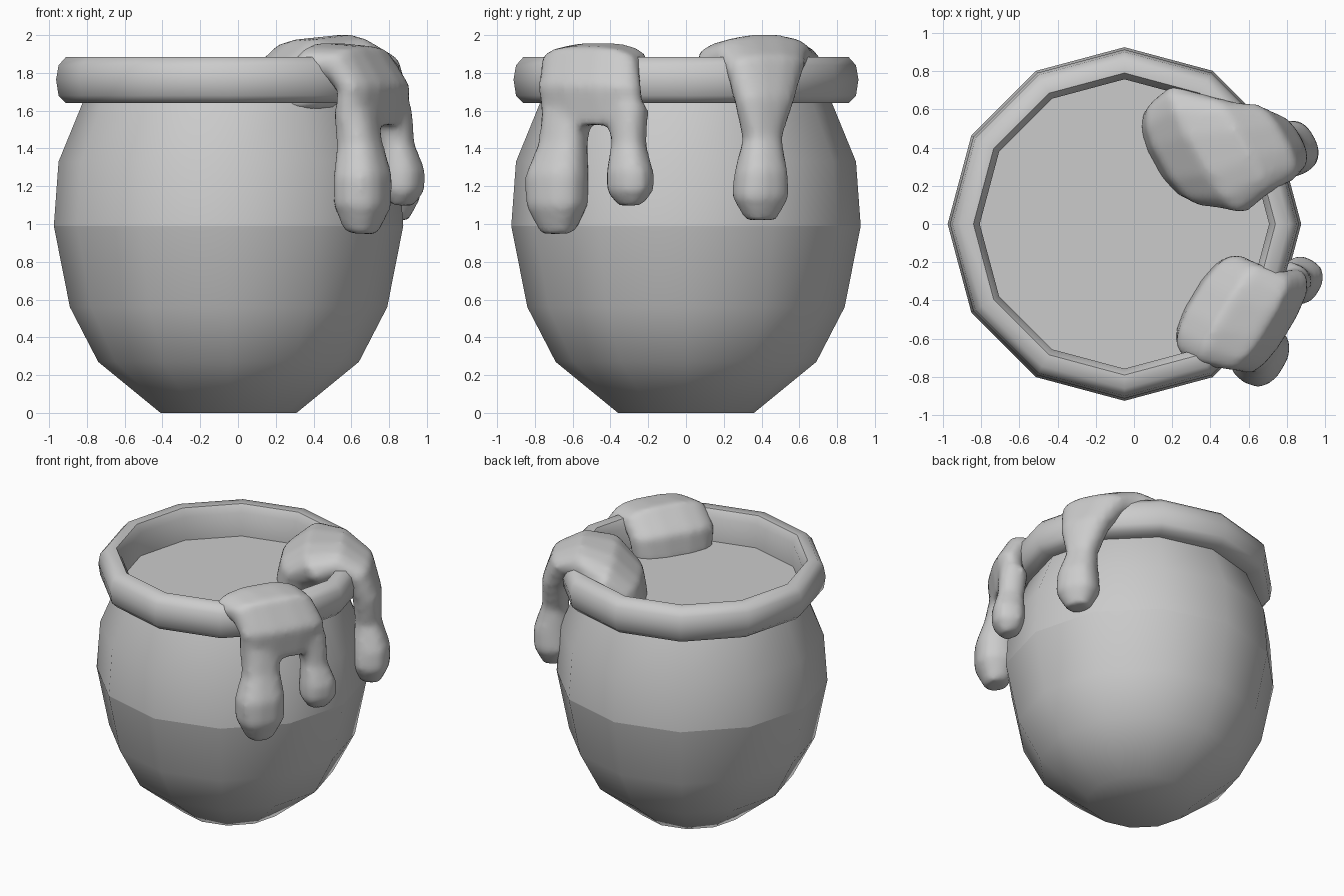
import bpy, bmesh, math
from mathutils import Vector

if "Cube" in bpy.data.objects:
    bpy.data.objects.remove(bpy.data.objects["Cube"])

CX = -0.05   # pot axis
SIDES = 12


def finish(name, bm, angle=50, crease_z=None):
    bmesh.ops.recalc_face_normals(bm, faces=bm.faces[:])
    me = bpy.data.meshes.new(name)
    bm.to_mesh(me)
    bm.free()
    for p in me.polygons:
        p.use_smooth = True
    me.set_sharp_from_angle(angle=math.radians(angle))
    if crease_z is not None:
        for e in me.edges:
            if all(abs(me.vertices[i].co.z - crease_z) < 1e-4 for i in e.vertices):
                e.use_edge_sharp = True
    ob = bpy.data.objects.new(name, me)
    bpy.context.collection.objects.link(ob)
    return ob


def bridge(bm, a, b):
    n = len(a)
    for i in range(n):
        j = (i + 1) % n
        bm.faces.new((a[i], a[j], b[j], b[i]))


def lathe(name, profile, closed=False, cap=False, **kw):
    bm = bmesh.new()
    rings = []
    for r, z in profile:
        rings.append([bm.verts.new((CX + r * math.cos(2 * math.pi * k / SIDES),
                                    r * math.sin(2 * math.pi * k / SIDES), z))
                      for k in range(SIDES)])
    for a, b in zip(rings, rings[1:]):
        bridge(bm, a, b)
    if closed:
        bridge(bm, rings[-1], rings[0])
    if cap:
        bm.faces.new(rings[0])
    return finish(name, bm, **kw)


def loft(bm, rings, angle, n=14):
    """Rounded tube; rings are (outward, sideways, z, half width, half thickness)."""
    u = Vector((math.cos(angle), math.sin(angle), 0))
    s = Vector((-u.y, u.x, 0))
    pts = [Vector((CX, 0, 0)) + u * r[0] + s * r[1] + Vector((0, 0, r[2])) for r in rings]
    loops = []
    for i, (p, r) in enumerate(zip(pts, rings)):
        t = pts[min(i + 1, len(pts) - 1)] - pts[max(i - 1, 0)]
        nrm = s.cross(t).normalized()
        loop = []
        for k in range(n):
            a = 2 * math.pi * k / n
            c, d = math.cos(a), math.sin(a)
            c = math.copysign(abs(c) ** 0.8, c)
            d = math.copysign(abs(d) ** 0.8, d)
            loop.append(bm.verts.new(p + s * (c * r[3]) + nrm * (d * r[4])))
        loops.append(loop)
    for a, b in zip(loops, loops[1:]):
        bridge(bm, a, b)
    bm.faces.new(loops[0])
    bm.faces.new(loops[-1])


def drip(name, tubes, angle):
    bm = bmesh.new()
    for t in tubes:
        loft(bm, t, math.radians(angle))
    ob = finish(name, bm)
    # melt the tubes into one skin
    m = ob.modifiers.new("melt", 'REMESH')
    m.mode = 'VOXEL'
    m.voxel_size = 0.025
    m.use_smooth_shade = True
    m = ob.modifiers.new("soften", 'SMOOTH')
    m.factor = 0.5
    m.iterations = 6
    return ob


# Pot body, rim and the liquid inside
lathe("pot_body", [(0.36, 0), (0.69, 0.27), (0.84, 0.56), (0.925, 0.99),
                   (0.90, 1.33), (0.765, 1.66)], cap=True, crease_z=0.99)
lathe("pot_rim", [(0.76, 1.64), (0.86, 1.64), (0.90, 1.68), (0.913, 1.765), (0.90, 1.84),
                  (0.86, 1.885), (0.79, 1.885), (0.757, 1.83)], closed=True)
lathe("liquid", [(0.78, 1.655), (0.3, 1.655)], cap=False)
bm = bmesh.new()
bmesh.ops.create_circle(bm, cap_ends=True, segments=SIDES, radius=0.3)
bmesh.ops.translate(bm, verts=bm.verts[:], vec=(CX, 0, 1.655))
finish("liquid_centre", bm)

# Single spill at the back right
drip("back_spill", [[
    (0.45, 0.20, 1.60, 0.28, 0.17), (0.47, 0.18, 1.74, 0.32, 0.17),
    (0.58, 0.13, 1.845, 0.39, 0.15), (0.74, 0.06, 1.885, 0.29, 0.12),
    (0.87, 0.00, 1.82, 0.23, 0.11), (0.93, -0.04, 1.65, 0.17, 0.10),
    (0.94, -0.06, 1.45, 0.105, 0.09), (0.96, -0.08, 1.27, 0.14, 0.13),
    (0.96, -0.08, 1.14, 0.15, 0.13), (0.96, -0.08, 1.02, 0.08, 0.07)]], 29)

# Forked spill at the front right
drip("front_spill", [
    [(0.62, -0.13, 1.61, 0.29, 0.13), (0.63, -0.13, 1.76, 0.31, 0.13),
     (0.72, -0.12, 1.85, 0.31, 0.12), (0.85, -0.08, 1.84, 0.30, 0.12),
     (0.92, -0.04, 1.72, 0.31, 0.11), (0.90, -0.03, 1.53, 0.31, 0.10)],
    [(0.90, -0.19, 1.62, 0.14, 0.10), (0.93, -0.20, 1.42, 0.13, 0.11),
     (0.96, -0.22, 1.25, 0.17, 0.14), (0.96, -0.22, 1.10, 0.165, 0.14),
     (0.95, -0.22, 0.95, 0.09, 0.08)],
    [(0.90, 0.18, 1.62, 0.11, 0.10), (0.92, 0.20, 1.42, 0.09, 0.09),
     (0.94, 0.22, 1.27, 0.125, 0.115), (0.94, 0.22, 1.18, 0.125, 0.11),
     (0.93, 0.22, 1.10, 0.07, 0.06)]], -31)
